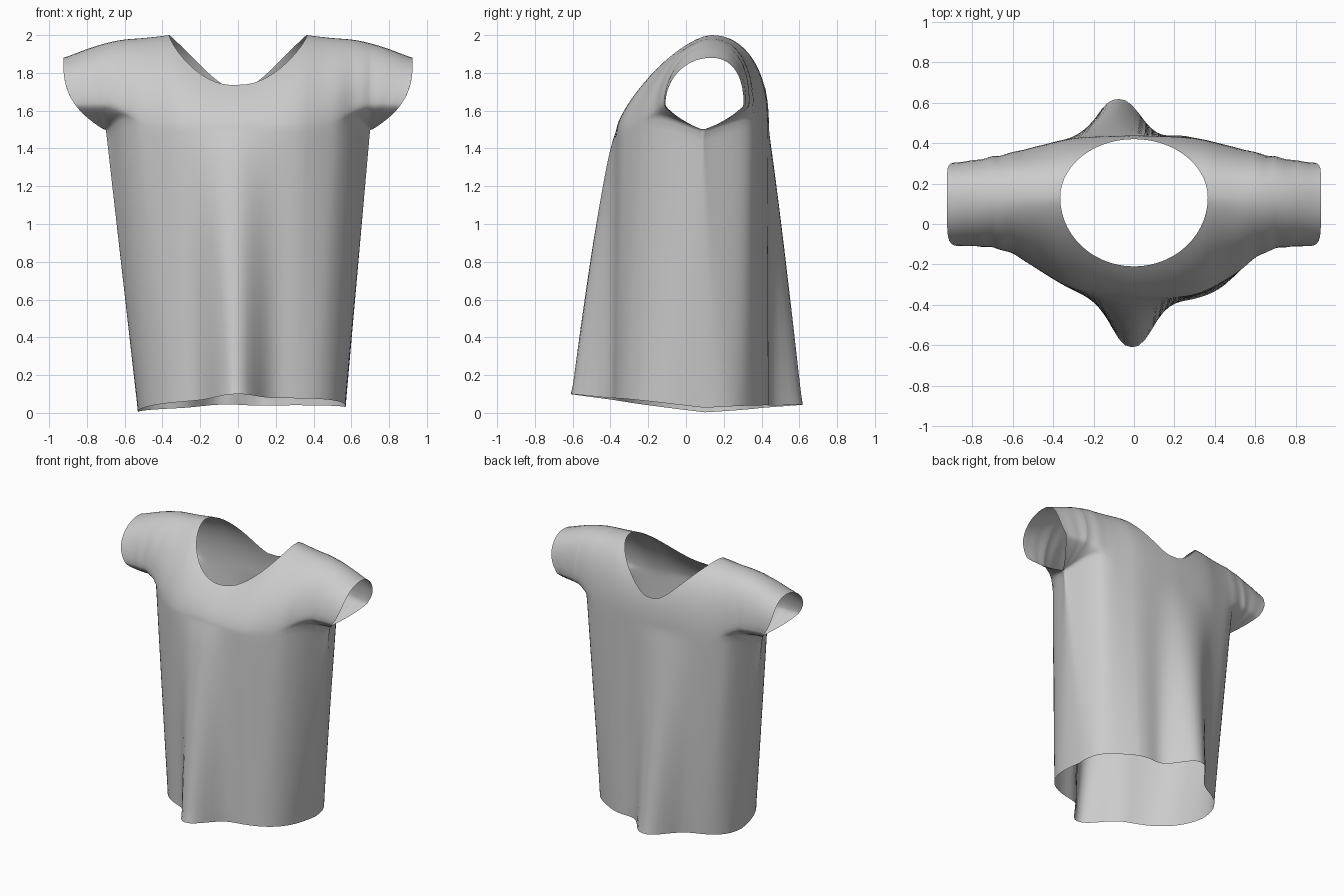
import bpy, bmesh, math

cube = bpy.data.objects.get("Cube")
if cube:
    bpy.data.objects.remove(cube)

NECK, SIDE, CUFF = 0.365, 0.70, 0.925   # half widths of neck, chest and sleeves
ARMPIT = 1.5
RISE, FALL = 20, 26                     # rows above and below the armpit line


def lerp(a, b, t):
    return a + (b - a) * t


def curve(points, x):
    """Smooth curve through a few (x, value) points."""
    n = len(points)
    slope = lambda i: ((points[min(i + 1, n - 1)][1] - points[max(i - 1, 0)][1])
                       / (points[min(i + 1, n - 1)][0] - points[max(i - 1, 0)][0]))
    x = min(max(x, points[0][0]), points[-1][0])
    i = 0
    while i < n - 2 and x > points[i + 1][0]:
        i += 1
    (x0, a), (x1, b) = points[i], points[i + 1]
    h = x1 - x0
    t = (x - x0) / h
    return (lerp(a, b, t * t * (3 - 2 * t))
            + h * t * (1 - t) * ((1 - t) * slope(i) - t * slope(i + 1)))


def bump(x, centre, width):
    return math.exp(-abs((x - centre) / width) ** 2.4)


SHOULDER = [(NECK, 2.0), (0.5, 1.985), (0.62, 1.975), (0.75, 1.945), (CUFF, 1.88)]
FRONT_LEFT = [(0, -0.37), (0.3, -0.35), (0.5, -0.25), (0.6, -0.17), (SIDE, -0.125), (CUFF, -0.11)]
FRONT_RIGHT = [(0, -0.37), (0.3, -0.32), (0.5, -0.21), (0.6, -0.15), (SIDE, -0.12), (CUFF, -0.11)]
BACK = [(0, 0.44), (0.3, 0.425), (0.5, 0.38), (SIDE, 0.335), (CUFF, 0.305)]
FRONT_ROUND = [(0, 1.5), (NECK, 1.5), (SIDE, 1.9), (CUFF, 2.0)]


def upper_point(x, t, front):
    """Chest, shoulder and sleeve: t runs from the armpit line to the top."""
    ax, sign = abs(x), math.copysign(1, x)
    chest = (FRONT_LEFT if x > 0 else FRONT_RIGHT) if front else BACK
    wide = curve(chest, ax)
    power = 2 / (curve(FRONT_ROUND, ax) if front else 2.35)
    top_y, top_z, end = 0.13, curve(SHOULDER, ax), math.pi / 2
    if ax < NECK:                       # stop the arch at the neckline
        r = ax / NECK
        if front:
            top_z -= 0.09 * (1 - r * r) ** 2
        cut = (-0.34 if front else 0.29) * math.sqrt(1 - r * r) / (wide - top_y)
        end = math.acos(cut ** (1 / power))
    tuck = min(max((ax - 0.42) / (SIDE - 0.42), 0), 1)
    out = max(ax - SIDE, 0) / (CUFF - SIDE)
    mid = lerp(ARMPIT, 1.63, tuck ** 2 * (3 - 2 * tuck))
    a = lerp(-tuck ** 3 * math.pi / 2, end, t)
    c, s = max(math.cos(a), 0), math.sin(a)
    if s > 0:
        y = top_y + (wide - top_y) * c ** power
        z = mid + (top_z - mid) * s ** power
    else:                               # pointed underside of the armhole
        power = lerp(power, 1.6, tuck)
        y = 0.09 + (wide - 0.09) * c ** power
        z = lerp(mid, ARMPIT, abs(s) ** power)
    # soft puckers over the sleeve and a cuff slanting in to the armpit
    y += 0.004 * math.sin(ax * 55) * c * tuck * (1 - out)
    drop = min(max((top_z - z) / (top_z - ARMPIT), 0), 1)
    return x - sign * 0.215 * out * drop ** 2.9, y, z


def lower_point(x, t, front):
    """Hanging body: t runs from the hem to the armpit line."""
    u = x / SIDE
    x1, y1, z1 = upper_point(x, 0, front)
    hx = 0.55 * u + 0.02
    p = (3.1 if u > 0 else 2.3) if front else 2.6
    round_off = (1 - abs(u) ** p) ** (1 / p)
    edge = 1 - u ** 4
    if front:
        hy = 0.1 - 0.49 * round_off - 0.22 * bump(hx, -0.01, 0.13) * edge
    else:
        hy = 0.1 + 0.32 * round_off + edge * (0.2 * bump(hx, -0.08, 0.145) + 0.03 * bump(hx, 0.27, 0.12))
    # hem lifts towards the front and back
    reach = abs(hy - 0.1)
    hz = 0.015 + 0.012 * u + (0.12 if front else 0.06) * reach
    s = 1 - t
    ease = s ** (1 - (0.25 if front else 0.1) * (1 - u * u))
    return lerp(x1, hx, s), lerp(y1, hy, ease), lerp(z1, hz, s)


# column positions, mirrored across the middle
half = [NECK * math.sin(math.pi / 2 * k / 14) for k in range(1, 14)] + [NECK]
start = math.asin(NECK / SIDE)
half += [SIDE * math.sin(lerp(start, math.pi / 2, k / 18)) for k in range(1, 18)] + [SIDE]
half += [lerp(SIDE, CUFF, k / 10) for k in range(1, 11)]
columns = [-x for x in reversed(half)] + [0.0] + half

bm = bmesh.new()


def add_sheet(cols, rows, point, front):
    grid = [[bm.verts.new(point(x, j / rows, front)) for j in range(rows + 1)] for x in cols]
    for a, b in zip(grid, grid[1:]):
        for j in range(rows):
            quad = [a[j], b[j], b[j + 1], a[j + 1]]
            bm.faces.new(quad if front else quad[::-1])


# front and back sheets, welded along sides, shoulders and sleeves
body_columns = [x for x in columns if abs(x) <= SIDE]
for is_front in (True, False):
    add_sheet(columns, RISE, upper_point, is_front)
    add_sheet(body_columns, FALL, lower_point, is_front)
bmesh.ops.remove_doubles(bm, verts=bm.verts, dist=0.0002)

# soften the cloth without moving the open edges
inner = [v for v in bm.verts if not v.is_boundary]
for _ in range(3):
    bmesh.ops.smooth_vert(bm, verts=inner, factor=0.4, use_axis_x=True, use_axis_y=True, use_axis_z=True)

mesh = bpy.data.meshes.new("shirt")
bm.to_mesh(mesh)
bm.free()
shirt = bpy.data.objects.new("shirt", mesh)
bpy.context.collection.objects.link(shirt)

cloth = bpy.data.materials.new("grey cloth")
cloth.use_nodes = True
grey = (0.6, 0.6, 0.6, 1)
cloth.diffuse_color = grey
cloth.node_tree.nodes["Principled BSDF"].inputs["Base Color"].default_value = grey
mesh.materials.append(cloth)
mesh.shade_smooth()
